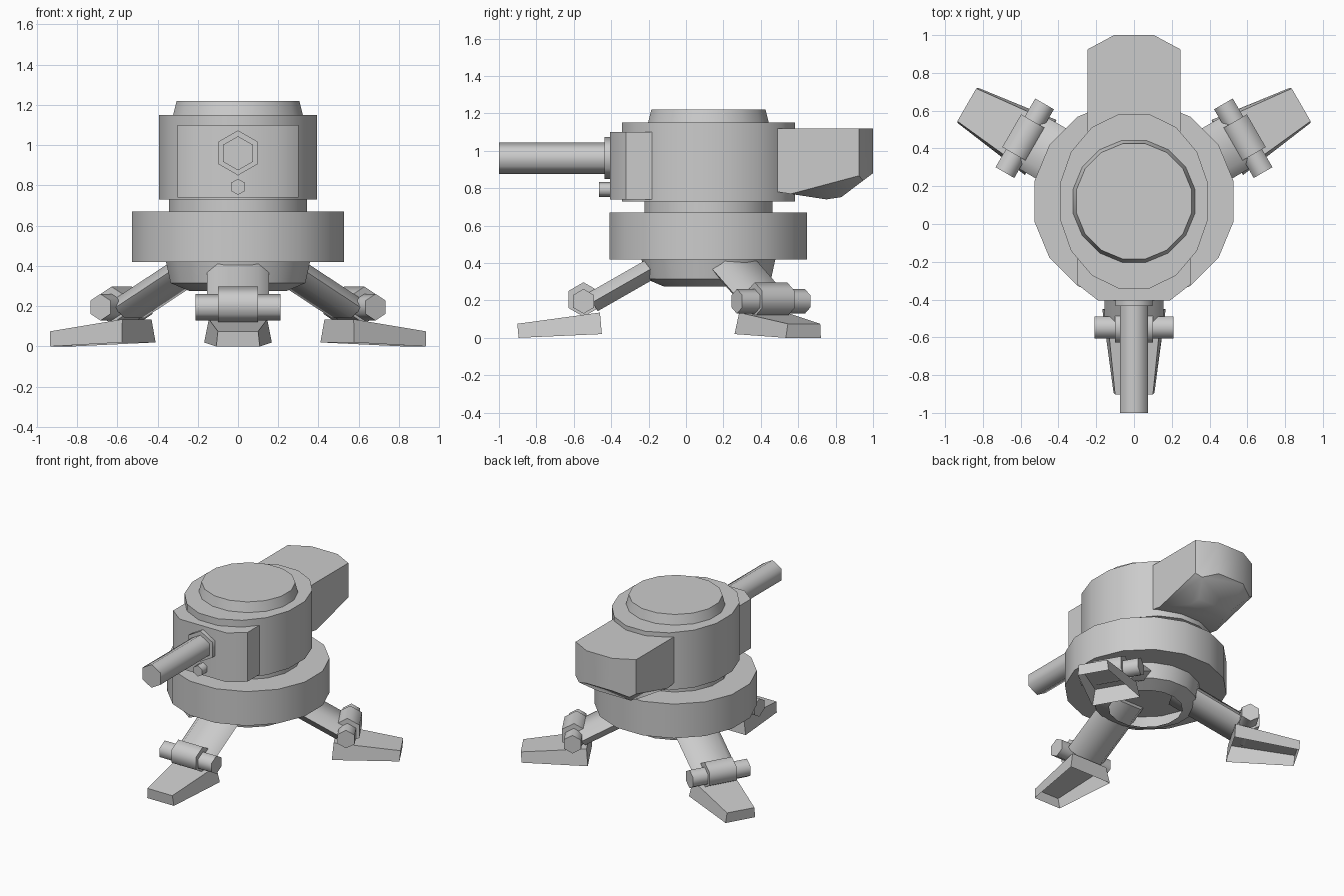
import bpy, bmesh
from math import pi, cos, sin, radians
from mathutils import Matrix, Vector

if "Cube" in bpy.data.objects:
    bpy.data.objects.remove(bpy.data.objects["Cube"])

CY = 0.12          # y of the turret's vertical axis


def finish(name, bm, matrix=None, angle=50):
    bmesh.ops.recalc_face_normals(bm, faces=bm.faces)
    me = bpy.data.meshes.new(name)
    bm.to_mesh(me)
    bm.free()
    if matrix is not None:
        me.transform(matrix)
    ob = bpy.data.objects.new(name, me)
    bpy.context.collection.objects.link(ob)
    bpy.ops.object.select_all(action='DESELECT')
    ob.select_set(True)
    bpy.context.view_layer.objects.active = ob
    bpy.ops.object.shade_smooth_by_angle(angle=radians(angle))
    return ob


def loft(name, rings, caps=(True, True), matrix=None, angle=50):
    """Skin a list of equal-length point rings."""
    bm = bmesh.new()
    vs = [[bm.verts.new(p) for p in r] for r in rings]
    n = len(rings[0])
    for a, b in zip(vs, vs[1:]):
        for i in range(n):
            j = (i + 1) % n
            bm.faces.new((a[i], a[j], b[j], b[i]))
    if caps[0]:
        bm.faces.new(vs[0])
    if caps[1]:
        bm.faces.new(vs[-1])
    return finish(name, bm, matrix, angle)


def drum(name, profile, sides=16, sy=1.0, caps=(True, True)):
    """Upright turned part from (radius across flats, z) points."""
    k = 1 / cos(pi / sides)
    rings = [[(r * k * cos(2 * pi * (i + .5) / sides),
               CY + sy * r * k * sin(2 * pi * (i + .5) / sides), z)
              for i in range(sides)] for r, z in profile]
    return loft(name, rings, caps)


def hex_rod(name, axis, r, a, b, centre, matrix=None):
    """Hexagonal rod, pointed up, along x or y from a to b."""
    def pt(t, i):
        u, v = r * sin(i * pi / 3), r * cos(i * pi / 3)
        p = (t, u, v) if axis == 'x' else (u, t, v)
        return Vector(p) + Vector(centre)
    return loft(name, [[pt(t, i) for i in range(6)] for t in (a, b)],
                matrix=matrix, angle=61)


# Body
drum("hub", [(0.24, 0.275), (0.335, 0.315), (0.36, 0.43)], caps=(False, True))
drum("base_ring", [(0.528, 0.42), (0.528, 0.67)])
drum("neck", [(0.342, 0.66), (0.342, 0.74)])
drum("turret_body", [(0.393, 0.73), (0.393, 1.15)], sy=0.463 / 0.393)
drum("top_cap", [(0.325, 1.14), (0.305, 1.22)])

# Front plate with chamfered upright corners
plate = [(-0.30, -0.1), (-0.30, -0.32), (-0.19, -0.405),
         (0.19, -0.405), (0.30, -0.32), (0.30, -0.1)]
loft("front_plate", [[(x, y, z) for x, y in plate] for z in (0.74, 1.10)])

# Gun
hex_rod("barrel_collar", 'y', 0.112, -0.435, -0.39, (0, 0, 0.962))
hex_rod("barrel", 'y', 0.085, -1.0, -0.42, (0, 0, 0.96))
hex_rod("lower_stud", 'y', 0.04, -0.465, -0.39, (0, 0, 0.793))

# Rear pod: side profile extruded, then the back corners cut off
side = [(0.49, 1.118), (1.0, 1.118), (1.0, 0.88), (0.83, 0.752), (0.75, 0.74), (0.49, 0.78)]
bm = bmesh.new()
face = bm.faces.new([bm.verts.new((-0.245, y, z)) for y, z in side])
ext = bmesh.ops.extrude_face_region(bm, geom=[face])
bmesh.ops.translate(bm, vec=(0.49, 0, 0),
                    verts=[v for v in ext['geom'] if isinstance(v, bmesh.types.BMVert)])
for s in (-1, 1):
    for co, no in (((s * 0.245, 0.925, 1), (s * 0.075, 0.14, 0)),
                   ((s * 0.245, 0.9, 0.86), (s * 0.6, 0.2, -0.75))):
        res = bmesh.ops.bisect_plane(bm, geom=bm.verts[:] + bm.edges[:] + bm.faces[:],
                                     plane_co=co, plane_no=no, clear_outer=True)
        bmesh.ops.holes_fill(bm, edges=[e for e in bm.edges if e.is_boundary], sides=0)
finish("rear_pod", bm)

# Three legs, built pointing at -y from the axis and turned around it
section = [(-0.155, 0), (-0.10, 0.055), (0.10, 0.055),
           (0.155, 0), (0.10, -0.055), (-0.10, -0.055)]
for k, tag in enumerate(("front", "right", "left")):
    m = Matrix.Translation((0, CY, 0)) @ Matrix.Rotation(k * 2 * pi / 3, 4, 'Z')
    # flattened strut, sloping 30 degrees
    c, s = cos(pi / 6), sin(pi / 6)
    loft(tag + "_leg_strut",
         [[(x, -r - h * s, z + h * c) for x, h in section]
          for r, z in ((0.20, 0.43), (0.62, 0.19))], matrix=m, angle=61)
    # ankle joint
    hex_rod(tag + "_ankle_knuckle", 'x', 0.092, -0.10, 0.10, (0, -0.668, 0.205), m)
    hex_rod(tag + "_ankle_pin", 'x', 0.066, -0.21, 0.21, (0, -0.668, 0.195), m)
    # foot shell, open underneath
    top = [(-0.145, -0.58, 0.135), (0.145, -0.58, 0.135),
           (0.10, -1.022, 0.075), (-0.10, -1.022, 0.075)]
    bottom = [(-0.168, -0.57, 0.02), (0.168, -0.57, 0.02),
              (0.108, -1.015, 0.0), (-0.108, -1.015, 0.0)]
    loft(tag + "_foot", [bottom, top], caps=(False, True), matrix=m)
